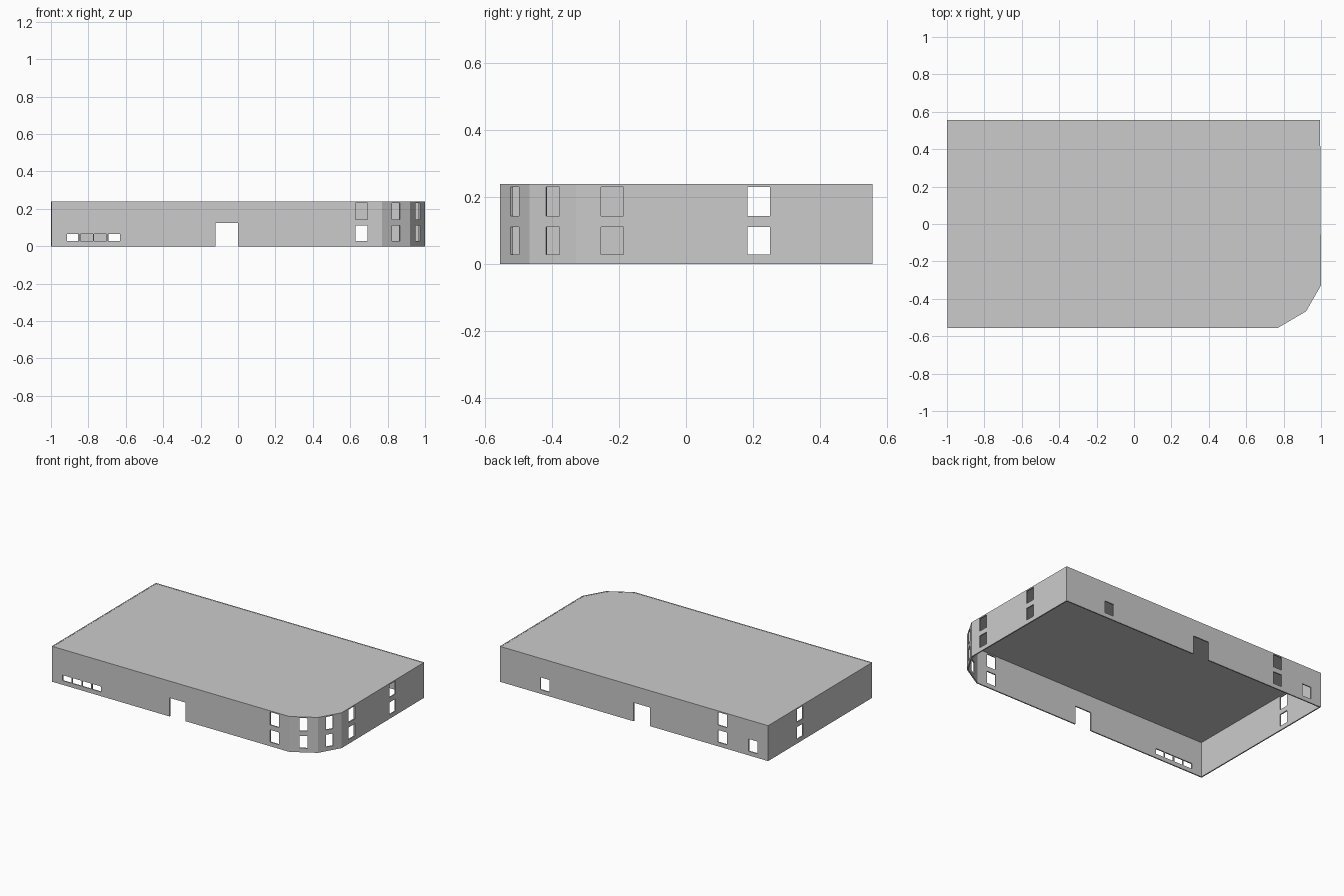
import bpy, bmesh
from mathutils import Vector

if "Cube" in bpy.data.objects:
    bpy.data.objects.remove(bpy.data.objects["Cube"])

H = 0.238
ROWS = [0, 0.028, 0.065, 0.11, 0.125, 0.143, 0.23, H]

# footprint, counter-clockwise from front left, with a two-facet front right corner
OUTLINE = [(-0.996, -0.555), (0.77, -0.555), (0.92, -0.467), (1.0, -0.328),
           (0.995, 0.556), (-1.0, 0.556)]

LOW, HIGH = (0.028, 0.11), (0.143, 0.23)


def window(centre, levels, width=0.066):
    """Openings as (start, end, bottom, top) along a wall's own axis."""
    return [(centre - width / 2, centre + width / 2, z0, z1) for z0, z1 in levels]


def door(centre):
    return window(centre, [(0, 0.125)], 0.12)


both = [LOW, HIGH]
# openings per wall, given as x (front, back), y (sides) or distance from the facet middle
front = window(0.66, both) + door(-0.06)
for i in range(4):
    front += window(-0.882 + i * 0.073, [(0.028, 0.065)], 0.066)
facet = window(0, both, 0.048)
right = window(-0.22, both) + window(0.217, both)
back = window(0.66, [LOW]) + door(-0.06) + window(-0.66, both) + window(-0.888, [LOW])
left = window(0.217, both)
WALLS = [(front, 'x'), (facet, 'm'), (facet, 'm'), (right, 'y'), (back, 'x'), (left, 'y')]


def add_wall(bm, a, b, openings, axis):
    """Wall panel split into a grid, leaving the cells in openings empty."""
    a, b = Vector(a), Vector(b)
    if axis == 'm':
        half = (b - a).length / 2
        s0, s1 = -half, half
    else:
        k = 0 if axis == 'x' else 1
        s0, s1 = a[k], b[k]
    spans = [sorted(((o[0] - s0) / (s1 - s0), (o[1] - s0) / (s1 - s0))) + [o[2], o[3]]
             for o in openings]
    cols = sorted({0.0, 1.0} | {t for s in spans for t in s[:2]})
    grid = [[bm.verts.new((*a.lerp(b, t), z)) for z in ROWS] for t in cols]
    for i in range(len(cols) - 1):
        tm = (cols[i] + cols[i + 1]) / 2
        for j in range(len(ROWS) - 1):
            zm = (ROWS[j] + ROWS[j + 1]) / 2
            if any(s[0] < tm < s[1] and s[2] < zm < s[3] for s in spans):
                continue
            bm.faces.new((grid[i][j], grid[i + 1][j], grid[i + 1][j + 1], grid[i][j + 1]))


def finish(bm, name):
    mesh = bpy.data.meshes.new(name)
    bm.to_mesh(mesh)
    bm.free()
    obj = bpy.data.objects.new(name, mesh)
    bpy.context.collection.objects.link(obj)
    return obj


# outer walls with window and door openings
bm = bmesh.new()
for i, (openings, axis) in enumerate(WALLS):
    add_wall(bm, OUTLINE[i], OUTLINE[(i + 1) % len(OUTLINE)], openings, axis)
bmesh.ops.remove_doubles(bm, verts=bm.verts, dist=0.0001)
loose = [v for v in bm.verts if not v.link_faces]
bmesh.ops.delete(bm, geom=loose, context='VERTS')
walls = finish(bm, "outer_walls")
solid = walls.modifiers.new("thickness", 'SOLIDIFY')
solid.thickness = 0.008
solid.offset = -1
solid.use_even_offset = True

# flat roof just under the wall tops
bm = bmesh.new()
bm.faces.new([bm.verts.new((x * 0.998, y * 0.997, H - 0.001)) for x, y in OUTLINE])
finish(bm, "flat_roof")
